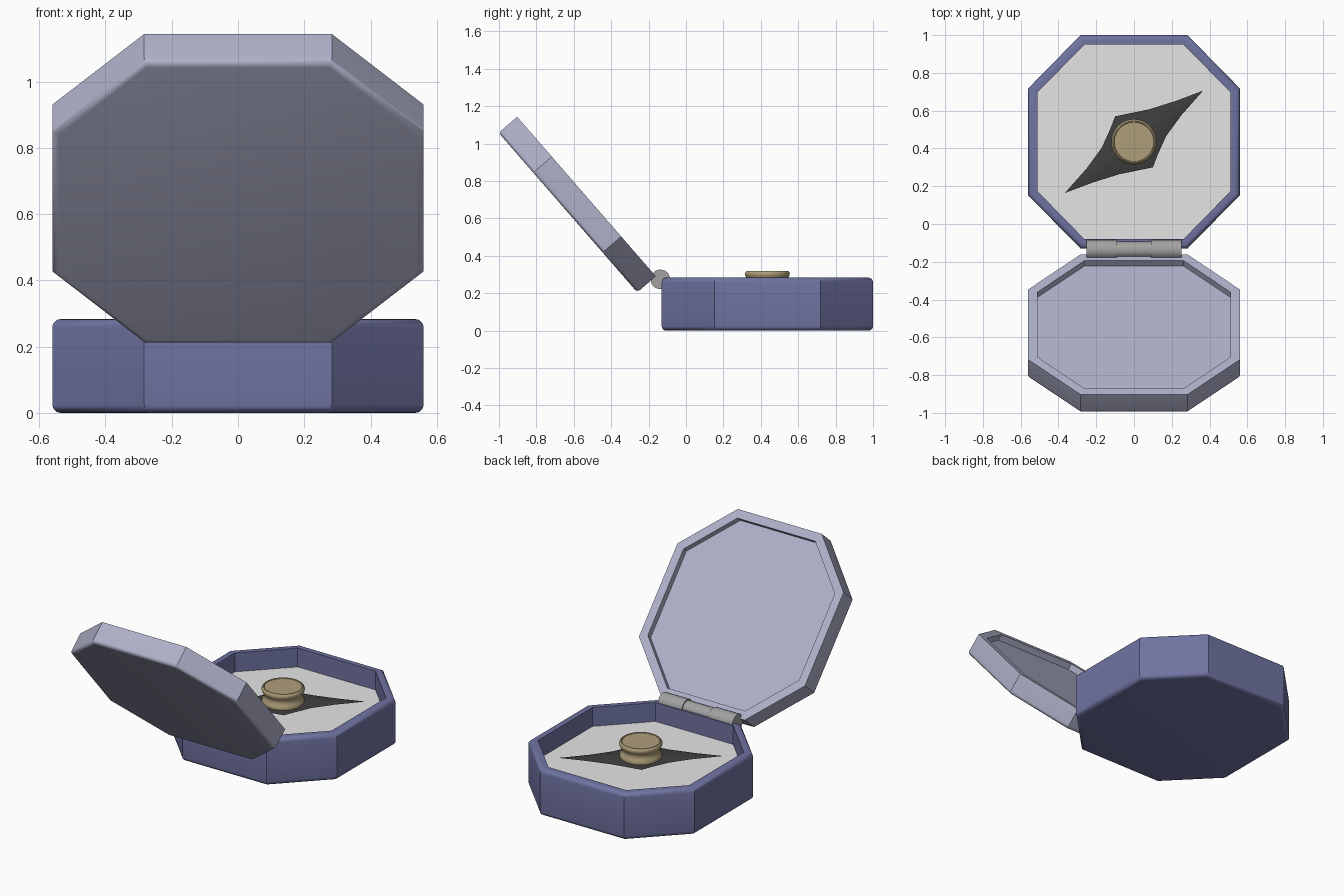
import bpy, bmesh, math
from mathutils import Matrix

cube = bpy.data.objects.get("Cube")
if cube:
    bpy.data.objects.remove(cube, do_unlink=True)


def material(name, rgb):
    m = bpy.data.materials.new(name)
    m.use_nodes = True
    color = (*rgb, 1.0)
    m.diffuse_color = color
    m.node_tree.nodes["Principled BSDF"].inputs["Base Color"].default_value = color
    return m


BLUE = material("slate blue", (0.161, 0.173, 0.36))
LILAC = material("pale lilac", (0.429, 0.442, 0.59))
DIAL = material("light grey", (0.785, 0.785, 0.785))
BRASS = material("dull brass", (0.43, 0.345, 0.195))
DARK = material("charcoal", (0.048, 0.048, 0.048))
STEEL = material("mid grey", (0.36, 0.36, 0.36))


def loft(name, rings, mat, matrix=Matrix(), angle=32):
    """Skin a stack of equal-length point rings, cap both ends."""
    bm = bmesh.new()
    loops = [[bm.verts.new(p) for p in ring] for ring in rings]
    n = len(loops[0])
    for a, b in zip(loops, loops[1:]):
        for i in range(n):
            j = (i + 1) % n
            bm.faces.new((a[i], a[j], b[j], b[i]))
    bm.faces.new(loops[0][::-1])
    bm.faces.new(loops[-1])
    bmesh.ops.recalc_face_normals(bm, faces=bm.faces)
    me = bpy.data.meshes.new(name)
    bm.to_mesh(me)
    bm.free()
    ob = bpy.data.objects.new(name, me)
    bpy.context.collection.objects.link(ob)
    me.materials.append(mat)
    ob.matrix_world = matrix
    bpy.ops.object.select_all(action='DESELECT')
    ob.select_set(True)
    bpy.context.view_layer.objects.active = ob
    bpy.ops.object.shade_smooth_by_angle(angle=math.radians(angle))
    return ob


def octagon(inset, z):
    """Case outline, pushed inward by an even distance."""
    a, b = 0.56 - inset, 0.565 - inset
    c = 0.283 - 0.414 * inset
    return [(a, -c, z), (a, c, z), (c, b, z), (-c, b, z),
            (-a, c, z), (-a, -c, z), (-c, -b, z), (c, -b, z)]


def arc(r, z, start, steps=5):
    """Quarter-round (inset, z) points for a rounded rim of radius r."""
    pts = []
    for i in range(steps + 1):
        t = math.radians(start + 90 * i / steps)
        pts.append((r - r * math.cos(t), z + r * math.sin(t)))
    return pts


def lathe(name, profile, mat, matrix, segs=40):
    rings = [[(r * math.cos(2 * math.pi * i / segs), r * math.sin(2 * math.pi * i / segs), z)
              for i in range(segs)] for r, z in profile]
    return loft(name, rings, mat, matrix)


CY = 0.435          # centre of the base
H = 0.283           # base height
base_at = Matrix.Translation((0, CY, 0))

# Base tray with rounded rim and hollow inside
prof = arc(0.025, 0.025, -90) + arc(0.025, H - 0.025, 0) + [(0.05, H), (0.05, 0.157)]
loft("base_tray", [octagon(*p) for p in prof], BLUE, base_at)

# Dial plate on the tray floor
loft("dial_plate", [octagon(0.05, 0.159), octagon(0.05, 0.168)], DIAL, base_at)

# Lid: shallow tray tipped open behind the hinge
T = 0.131
prof = arc(0.02, 0.02, -90) + [(0, T), (0.05, T), (0.05, T - 0.037)]
lid_at = Matrix.Translation((0, -0.631, 0.631)) @ Matrix.Rotation(math.radians(-49), 4, 'X')
loft("lid", [octagon(*p) for p in prof], LILAC, lid_at)

# Hinge: two knuckles and a slimmer middle barrel
for name, x, length, r in (("hinge_knuckle_right", -0.17, 0.162, 0.052),
                           ("hinge_knuckle_left", 0.17, 0.162, 0.052),
                           ("hinge_barrel", 0.0, 0.18, 0.045)):
    lathe(name, [(r, -length / 2), (r, length / 2)], STEEL,
          Matrix.Translation((x, -0.137, 0.274)) @ Matrix.Rotation(math.pi / 2, 4, 'Y'), 32)

# Needle: half outline from one tip, repeated by a half turn
half = [(0.366, 0.271), (0.22, 0.216), (0.08, 0.172), (-0.10, 0.135),
        (-0.125, 0.07), (-0.17, -0.03), (-0.25, -0.14)]
outline = half + [(-x, -y) for x, y in half]


def needle_ring(s, z):
    return [(x * s, y * s, z) for x, y in outline]


loft("needle", [needle_ring(0.4, 0.206), needle_ring(1.0, 0.218), needle_ring(0.4, 0.23)],
     DARK, base_at)

# Pivot post under the needle
lathe("pivot_post", [(0.04, 0.16), (0.04, 0.215)], BRASS, base_at, 24)

# Turned knob with waist, rounded rims and a sunken top
lathe("knob", [(0.09, 0.21), (0.104, 0.213), (0.116, 0.221), (0.119, 0.231),
               (0.116, 0.242), (0.11, 0.253), (0.107, 0.264), (0.108, 0.276),
               (0.113, 0.285), (0.118, 0.294), (0.12, 0.304), (0.117, 0.313),
               (0.111, 0.319), (0.106, 0.319), (0.104, 0.315)], BRASS, base_at, 48)
